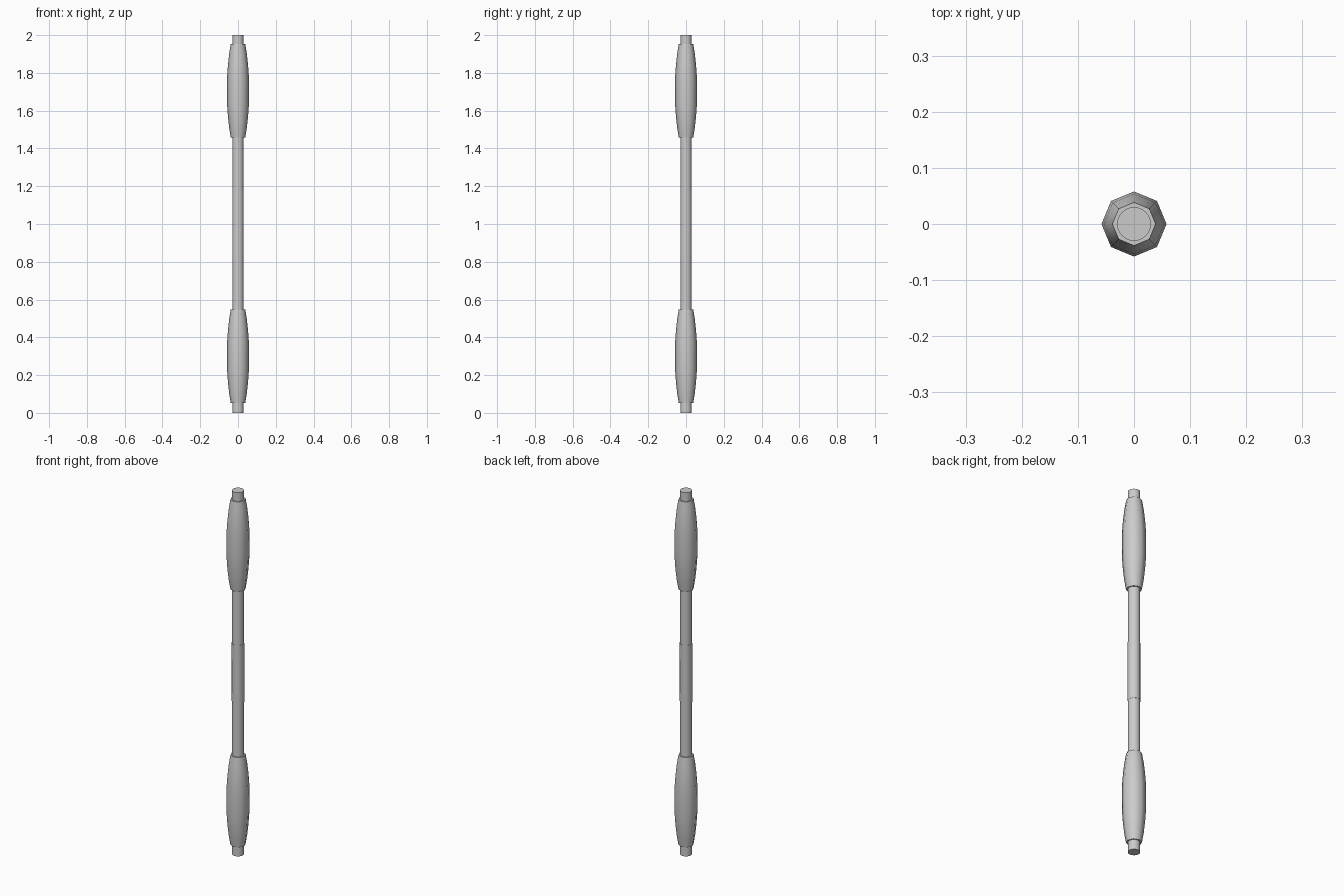
import bpy
import bmesh
import math

if "Cube" in bpy.data.objects:
    bpy.data.objects.remove(bpy.data.objects["Cube"])


def lathe(name, profile, sides, turn=0.0, smooth_angle=50):
    """Closed solid of rings from (radius, z) pairs."""
    bm = bmesh.new()
    rings = []
    for r, z in profile:
        rings.append([bm.verts.new((r * math.cos(turn + 2 * math.pi * i / sides),
                                    r * math.sin(turn + 2 * math.pi * i / sides), z))
                      for i in range(sides)])
    for a, b in zip(rings, rings[1:]):
        for i in range(sides):
            j = (i + 1) % sides
            bm.faces.new((a[i], a[j], b[j], b[i]))
    bm.faces.new(rings[0][::-1])
    bm.faces.new(rings[-1])
    mesh = bpy.data.meshes.new(name)
    bm.to_mesh(mesh)
    bm.free()
    obj = bpy.data.objects.new(name, mesh)
    bpy.context.collection.objects.link(obj)
    bpy.ops.object.select_all(action='DESELECT')
    obj.select_set(True)
    bpy.context.view_layer.objects.active = obj
    bpy.ops.object.shade_smooth_by_angle(angle=math.radians(smooth_angle))
    return obj


# round shaft, lower and upper halves
lathe("lower_shaft", [(0.03, 0.0), (0.03, 0.85)], 24)
lathe("upper_shaft", [(0.03, 1.15), (0.03, 2.0)], 24)

# eight-sided handle in the middle, flats facing the axes
lathe("middle_handle", [(0.0325, 0.84), (0.0325, 1.16)], 8, math.pi / 8)

# swollen eight-sided weights near both ends
half = [(0.0385, 0.247), (0.047, 0.195), (0.0535, 0.135), (0.058, 0.07)]
for name, mid in (("lower_weight", 0.30), ("upper_weight", 1.705)):
    profile = [(r, mid - h) for r, h in half] + [(r, mid + h) for r, h in reversed(half)]
    lathe(name, profile, 8)
